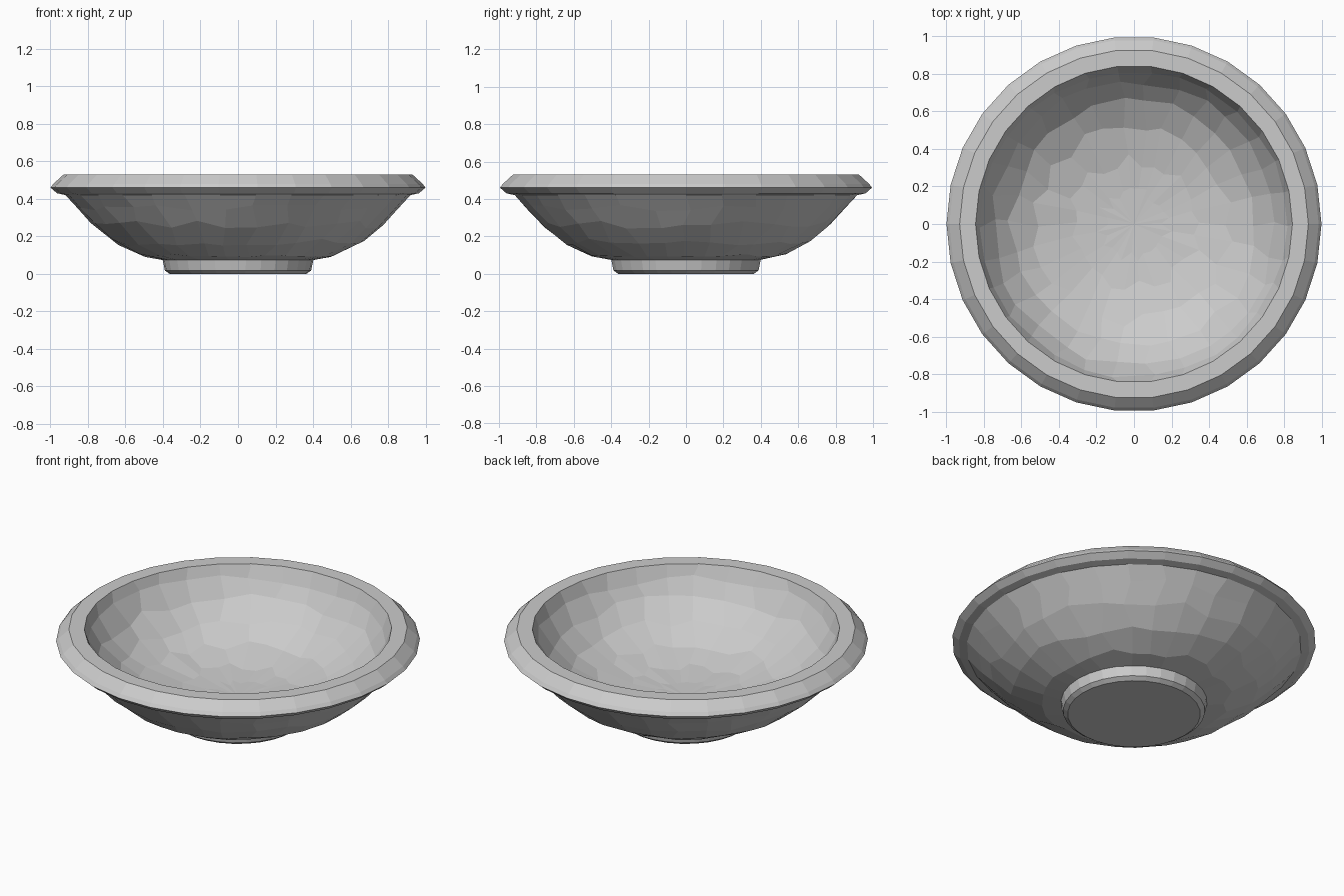
import bpy, bmesh, math, random

if "Cube" in bpy.data.objects:
    bpy.data.objects.remove(bpy.data.objects["Cube"])

random.seed(4)
SIDES = 30


def lathe(name, profile, wobble=()):
    """Turn an (r, z) profile around z; rings listed in wobble get hand-cut facets."""
    bm = bmesh.new()
    rings = []
    for i, (r, z) in enumerate(profile):
        if r == 0:
            rings.append([bm.verts.new((0, 0, z))])
            continue
        ring = []
        for k in range(SIDES):
            a = 2 * math.pi * k / SIDES
            rr, zz = r, z
            if i in wobble:
                # slide along the profile so the surface keeps its shape
                a += random.uniform(-0.04, 0.04)
                t = random.uniform(-0.22, 0.22)
                n = profile[i + 1] if t > 0 else profile[i - 1]
                rr += abs(t) * (n[0] - r)
                zz += abs(t) * (n[1] - z)
            ring.append(bm.verts.new((rr * math.cos(a), rr * math.sin(a), zz)))
        rings.append(ring)
    for lo, hi in zip(rings, rings[1:]):
        for k in range(SIDES):
            j = (k + 1) % SIDES
            if len(lo) == 1:
                bm.faces.new((lo[0], hi[j], hi[k]))
            elif len(hi) == 1:
                bm.faces.new((lo[k], lo[j], hi[0]))
            else:
                bm.faces.new((lo[k], lo[j], hi[j], hi[k]))
    bmesh.ops.recalc_face_normals(bm, faces=bm.faces)
    mesh = bpy.data.meshes.new(name)
    bm.to_mesh(mesh)
    bm.free()
    obj = bpy.data.objects.new(name, mesh)
    bpy.context.collection.objects.link(obj)
    return obj


# Bowl: outer wall, overhanging bevelled rim, then hollow inside
bowl_profile = [
    (0, 0.07), (0.38, 0.07), (0.52, 0.095), (0.66, 0.165), (0.78, 0.265),
    (0.86, 0.355), (0.92, 0.42),
    (0.965, 0.43), (1.0, 0.46), (0.985, 0.48), (0.93, 0.53), (0.845, 0.53),
    (0.82, 0.46), (0.76, 0.36), (0.66, 0.26), (0.52, 0.185),
    (0.34, 0.14), (0.17, 0.125), (0, 0.12),
]
lathe("bowl", bowl_profile, wobble=(2, 3, 4, 5, 12, 13, 14, 15, 16, 17))

# Foot: short disc with a bevelled lower edge
lathe("foot", [(0, 0), (0.365, 0), (0.39, 0.018), (0.402, 0.075), (0, 0.075)])
